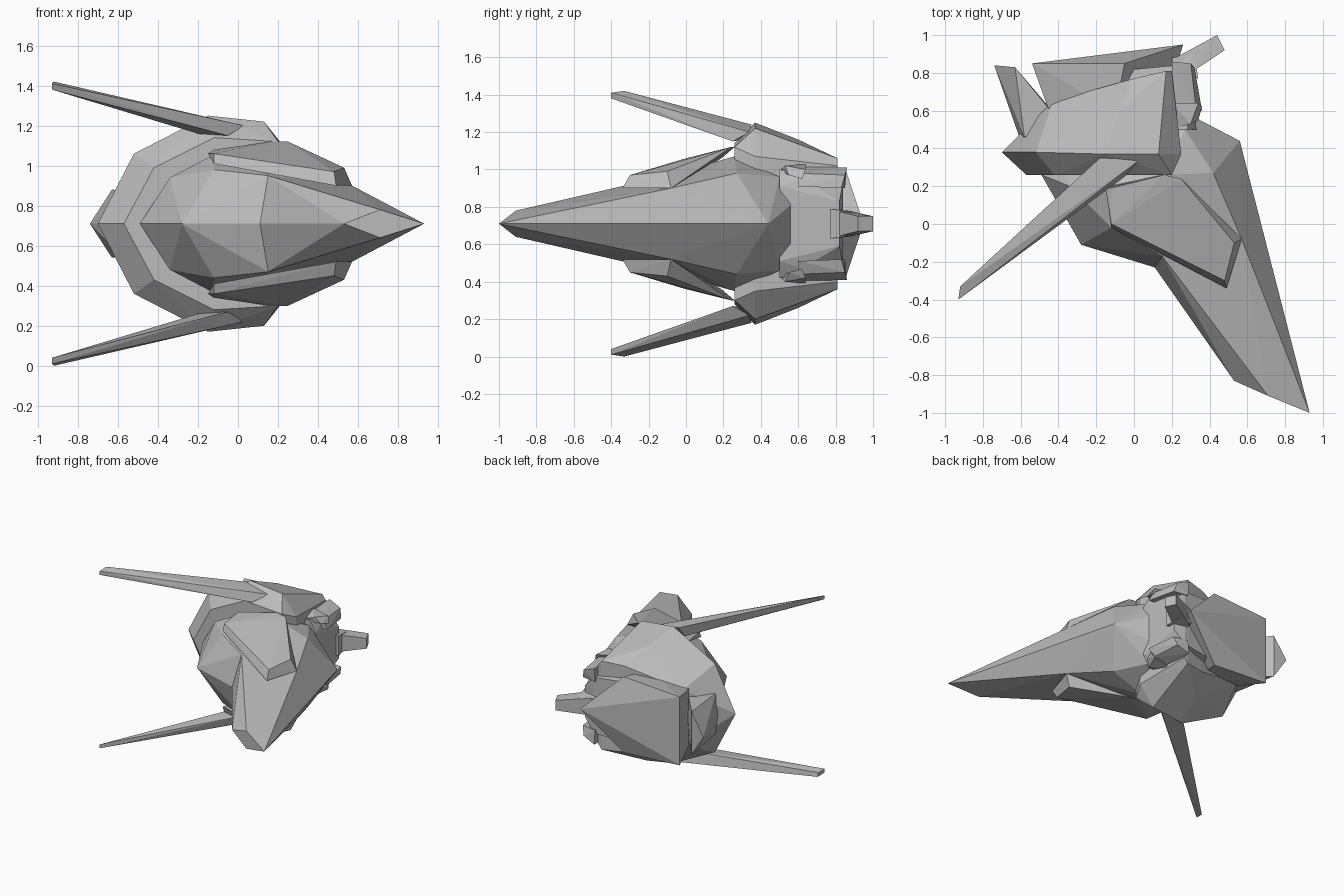
import bpy, bmesh

cube = bpy.data.objects.get("Cube")
if cube:
    bpy.data.objects.remove(cube, do_unlink=True)

MID = 0.71  # height of the symmetry plane

grey = bpy.data.materials.new("hull_grey")
grey.use_nodes = True
colour = (0.5, 0.5, 0.5, 1)
grey.diffuse_color = colour
grey.node_tree.nodes["Principled BSDF"].inputs["Base Color"].default_value = colour


def faceted(name, points, both=False):
    """Convex faceted solid; both=True mirrors each point above/below MID."""
    bm = bmesh.new()
    for x, y, h in points:
        for s in ((1, -1) if both and h else (1,)):
            bm.verts.new((x, y, MID + s * h))
    res = bmesh.ops.convex_hull(bm, input=bm.verts[:])
    loose = {g for g in res["geom_interior"] + res["geom_unused"]
             if isinstance(g, bmesh.types.BMVert)}
    bmesh.ops.delete(bm, geom=list(loose), context="VERTS")
    bmesh.ops.dissolve_limit(bm, angle_limit=0.03, verts=bm.verts[:], edges=bm.edges[:])
    bmesh.ops.recalc_face_normals(bm, faces=bm.faces[:])
    mesh = bpy.data.meshes.new(name)
    bm.to_mesh(mesh)
    bm.free()
    mesh.materials.append(grey)
    obj = bpy.data.objects.new(name, mesh)
    bpy.context.collection.objects.link(obj)
    return obj


def pair(name, points):
    """The same solid above and below the symmetry plane."""
    for side, s in (("upper", 1), ("lower", -1)):
        faceted(side + "_" + name, [(x, y, s * h) for x, y, h in points])


# Long offset nose
faceted("nose", [(.93, -1, 0), (.71, -.91, .07), (.53, -.83, 0), (.11, -.23, 0),
                 (.15, -.17, .24), (.57, -.08, .19), (.56, .44, 0)], True)

# Main body behind the nose
faceted("body", [(.11, -.23, 0), (.15, -.17, .24), (-.28, -.11, 0), (-.12, -.02, .27),
                 (-.34, .2, .23), (-.49, .26, 0), (.57, -.08, .19), (.42, .27, .27),
                 (.56, .44, 0), (.33, .56, .1), (.27, .5, .25), (.15, .26, .36),
                 (-.13, .2, .34), (-.4, .4, 0)], True)

# Armour plates over the body
pair("armour_plate", [(-.15, .19, .35), (-.12, .19, .37), (.16, .26, .41), (.25, .24, .41),
                      (.53, -.1, .28), (.57, -.08, .19), (.48, -.3, .26), (.49, -.34, .19),
                      (-.12, -.02, .3), (-.12, 0, .35), (.16, -.13, .3)])

# Collar shell: front rim, ridge, rear rim
faceted("collar_shell", [(-.57, .26, 0), (-.42, .26, .28), (-.12, .26, .43), (.2, .26, .41),
                         (-.7, .38, 0), (-.52, .38, .35), (-.15, .37, .54), (.13, .37, .51),
                         (.25, .37, .36), (.21, .54, .3), (-.08, .6, .45), (.17, .81, .35),
                         (.2, .81, .31), (0, .77, .34), (-.2, .65, .33), (-.43, .65, .22)], True)

# Rear core and the engine face
faceted("rear_core", [(.33, .5, .2), (.28, .5, .29), (.3, .62, .24), (.31, .82, .12),
                      (.22, .84, .22), (-.3, .5, .28), (-.2, .8, .25)], True)
faceted("engine", [(.26, .95, 0), (-.05, .85, .3), (-.54, .85, .27),
                   (-.45, .6, .22), (-.1, .6, .27), (.2, .75, 0)], True)

# Rear side fin and tail spike
faceted("side_fin", [(-.74, .84, 0), (-.63, .83, .17), (-.6, .44, 0), (-.58, .46, .16),
                     (-.4, .55, .16), (-.45, .62, 0)], True)
faceted("tail_collar", [(.2, .8, .08), (.34, .77, .08), (.32, .9, .06), (.2, .88, .06)], True)
faceted("tail_spike", [(.2, .87, .07), (.3, .8, .07), (.44, 1, .04), (.48, .92, .04)], True)

# Small boxes beside the engine
pair("rear_block", [(.2, .62, .31), (.33, .6, .27), (.36, .6, .2), (.2, .6, .2),
                    (.2, .86, .3), (.3, .85, .26), (.32, .83, .19), (.2, .85, .19)])
pair("rear_strip", [(.2, .5, .28), (.34, .55, .26), (.36, .62, .24), (.2, .64, .32),
                    (.3, .53, .31), (.34, .64, .29)])

# Long swept spars
pair("spar", [(-.93, -.4, .7), (-.92, -.33, .71), (-.93, -.4, .67), (-.92, -.34, .68),
              (-.18, .35, .53), (.03, .34, .49), (-.05, .25, .44), (-.2, .3, .45)])
